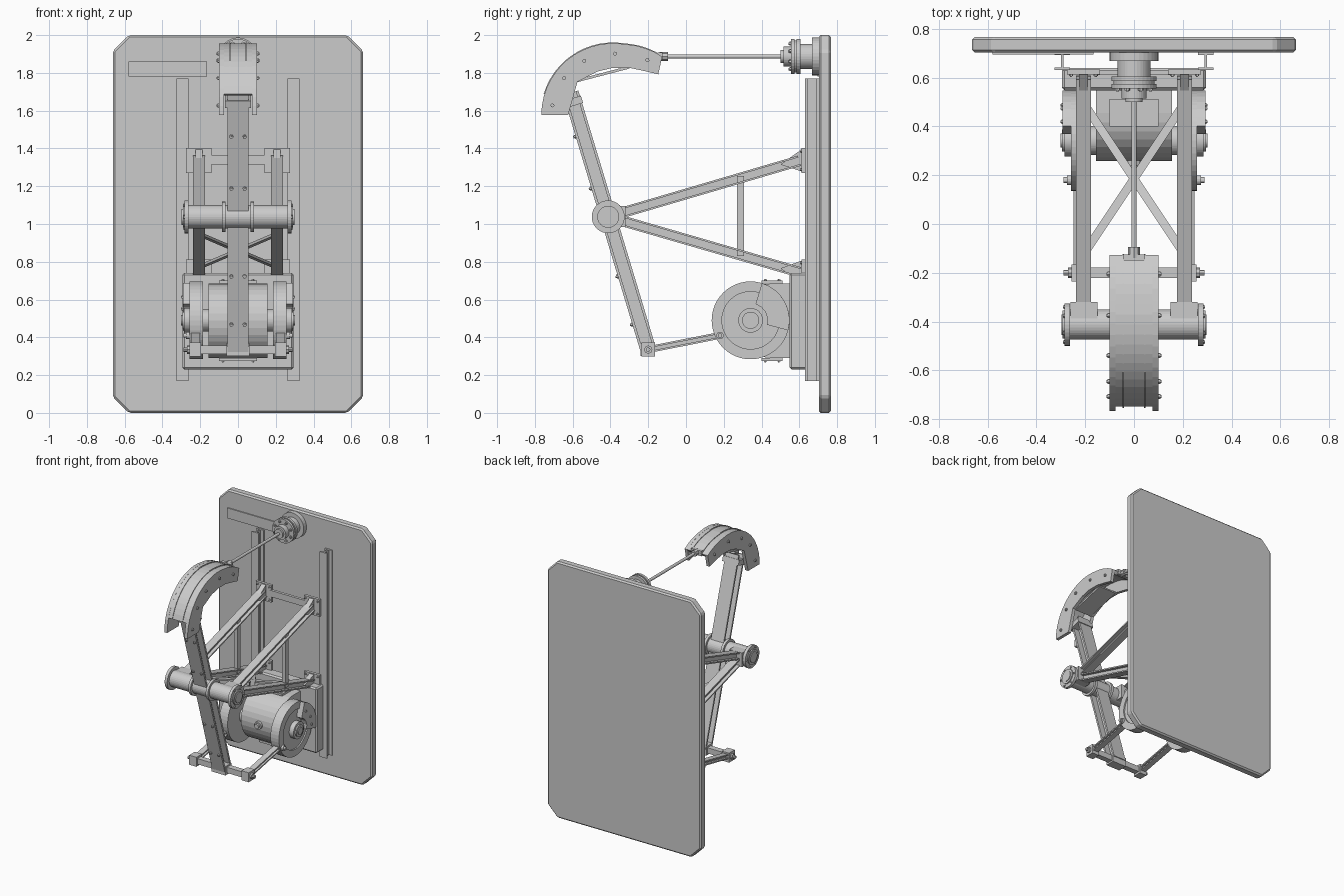
import bpy, bmesh, math
from mathutils import Vector as V

cube = bpy.data.objects.get("Cube")
if cube:
    bpy.data.objects.remove(cube, do_unlink=True)

steel = bpy.data.materials.new("plain_grey")
steel.use_nodes = True
grey = (0.6, 0.6, 0.6, 1)
steel.diffuse_color = grey
steel.node_tree.nodes["Principled BSDF"].inputs["Base Color"].default_value = grey

X, Y, Z = V((1, 0, 0)), V((0, 1, 0)), V((0, 0, 1))
parts = {}


def skin(name, rings):
    """Join successive vertex rings with quads and cap both ends."""
    if name not in parts:
        parts[name] = bmesh.new()
    bm = parts[name]
    loops = [[bm.verts.new(p) for p in ring] for ring in rings]
    n = len(loops[0])
    for a, b in zip(loops, loops[1:]):
        for i in range(n):
            j = (i + 1) % n
            bm.faces.new((a[i], a[j], b[j], b[i]))
    bm.faces.new(loops[0][::-1])
    bm.faces.new(loops[-1])


def extrude(name, outline, p0, p1, u=X):
    """Sweep a flat outline from p0 to p1; u is the outline's first axis."""
    p0, p1 = V(p0), V(p1)
    v = (p1 - p0).normalized().cross(u)
    skin(name, [[p + u * a + v * b for a, b in outline] for p in (p0, p1)])


def rect(w, h):
    return [(-w / 2, -h / 2), (w / 2, -h / 2), (w / 2, h / 2), (-w / 2, h / 2)]


def i_section(w, h, t):
    """I-beam outline with flanges at both ends of the height."""
    a, b, c = w / 2, h / 2, t / 2
    quarter = [(c, b - t), (a, b - t), (a, b)]
    right = [(x, -y) for x, y in quarter[::-1]] + quarter
    return right + [(-x, -y) for x, y in right]


def box(name, x, y, z):
    extrude(name, rect(x[1] - x[0], y[1] - y[0]),
            ((x[0] + x[1]) / 2, (y[0] + y[1]) / 2, z[0]),
            ((x[0] + x[1]) / 2, (y[0] + y[1]) / 2, z[1]))


def prism(name, yz, xa, xb):
    """Sweep a side outline between two x positions, given in any order."""
    skin(name, [[(x, y, z) for y, z in yz] for x in sorted((xa, xb))])


def lathe(name, origin, axis, profile, n=32):
    """Turn (distance, radius) pairs around an axis."""
    axis = V(axis).normalized()
    u = axis.orthogonal().normalized()
    w = axis.cross(u)
    turn = [2 * math.pi * i / n for i in range(n)]
    skin(name, [[V(origin) + axis * h + (u * math.cos(t) + w * math.sin(t)) * r
                 for t in turn] for h, r in profile])


def bolt(name, p, axis, r=0.011, h=0.008):
    lathe(name, p, axis, [(-0.008, r), (h, r), (h, r * 0.55), (h * 1.6, r * 0.55)], 6)


def polar(cy, cz, r, deg):
    t = math.radians(deg)
    return (cy + r * math.cos(t), cz + r * math.sin(t))


# Base slab with clipped corners, and a thin plate on it
W, C = 0.663, 0.085
corner = [(W, 1 - C), (W - C, 1)]
half = corner + [(-x, y) for x, y in corner[::-1]]
extrude("base_slab", half + [(-x, -y) for x, y in half], (0, 0.767, 1), (0, 0.703, 1))
box("name_plate", (-0.58, -0.165), (0.695, 0.705), (1.78, 1.86))

# Walking beam, its tip block and flange bolts
low, pivot = V((0, -0.2, 0.335)), V((0, -0.412, 1.038))
along = (pivot - low).normalized()
normal = V((0, -along.z, along.y))
top = low + along * 1.42
extrude("walking_beam", i_section(0.11, 0.084, 0.014), low, top)
extrude("beam_tip_block", rect(0.14, 0.094), top - along * 0.07, top - along * 0.03)
for z in (0.48, 0.735, 1.2, 1.475):
    for x in (-0.035, 0.035):
        p = low + along * ((z - low.z) / along.z)
        bolt("beam_bolts", p + X * x + normal * 0.042, normal)

# Curved head: two cheeks, a skin, raised ribs and an inner brace
hy, hz = -0.386, 1.577


def head_r(deg):
    return 0.38 + 0.024 * max(0, (80 - deg) / 30)


def arc(start, end, inset, n=18):
    return [polar(hy, hz, head_r(d) - inset, d)
            for d in (start + (end - start) * i / n for i in range(n + 1))]


inner = [polar(hy, hz, r, d) for d, r in
         ((42, 0.322), (55, 0.285), (70, 0.265), (90, 0.25), (110, 0.245), (137, 0.258), (180, 0.238))]
for s in (-1, 1):
    prism("head_cheeks", arc(180, 50, 0) + inner, s * 0.075, s * 0.1)
    prism("head_ribs", arc(163, 50, -0.004) + arc(50, 163, 0.01), s * 0.04, s * 0.048)
    for d in (171, 143, 118, 88, 58):
        y, z = polar(hy, hz, head_r(d) - 0.055, d)
        bolt("head_bolts", (s * 0.1, y, z), X * s)
prism("head_skin", arc(163, 50, 0.001) + arc(50, 163, 0.03), -0.08, 0.08)
extrude("head_brace", rect(0.15, 0.014), (0, -0.58, 1.757), (0, -0.3, 1.83))

# Rod from the head to the well fitting
rz = 1.887
lathe("polished_rod", (0, -0.16, rz), Y, [(0, 0.011), (0.68, 0.011)], 12)
lathe("rod_clamp", (0, -0.14, rz), Y, [(0, 0.024), (0.045, 0.024)], 8)
box("rod_hanger", (-0.045, 0.045), (-0.15, -0.125), (rz - 0.02, rz + 0.02))
lathe("well_fitting", (0, 0, rz), Y,
      [(0.5, 0.035), (0.515, 0.035), (0.515, 0.052), (0.555, 0.052), (0.555, 0.093), (0.574, 0.093),
       (0.574, 0.085), (0.586, 0.085), (0.586, 0.093), (0.605, 0.093), (0.605, 0.067),
       (0.668, 0.067), (0.668, 0.1), (0.705, 0.1)])
for i in range(8):
    x, z = polar(0, rz, 0.073, 45 * i + 22.5)
    bolt("well_bolts", (x, 0.555, z), -Y)

# Gearbox: backing box, round-fronted case and cover plates
gy, gz, gr = 0.455, 0.488, 0.197
box("gearbox_mount", (-0.295, 0.295), (0.548, 0.64), (0.23, 0.74))
case = [polar(gy, gz, gr, 90 + 11.25 * i) for i in range(17)]
prism("gearbox_case", case + [(0.56, gz - gr), (0.56, gz + gr)], -0.155, 0.155)
lathe("gearbox_plug", (0, 0.27, gz), -Y, [(0, 0.03), (0.03, 0.03), (0.03, 0.018), (0.045, 0.018)], 12)
for s in (-1, 1):
    z = gz + s * gr
    box("gearbox_covers", (-0.1, 0.1), (0.4, 0.512), sorted((z, z + s * 0.016)))
    for x in (-0.08, 0.08):
        for y in (0.42, 0.492):
            bolt("cover_bolts", (x, y, z + s * 0.014), Z * s, 0.008, 0.006)

# Everything mirrored left and right
wy, wz = 0.342, 0.49
pin = V((0, 0.18, 0.41))
for s in (-1, 1):
    out = X * s
    # Long slide rails
    extrude("slide_rails", i_section(0.062, 0.072, 0.011),
            (s * 0.294, 0.667, 0.17), (s * 0.294, 0.667, 1.77))
    # Crank wheels with weights
    lathe("crank_wheels", (0, wy, wz), out,
          [(0.13, 0.06), (0.185, 0.06), (0.185, 0.206), (0.258, 0.206), (0.258, 0.152), (0.248, 0.152),
           (0.248, 0.065), (0.285, 0.065), (0.285, 0.045), (0.295, 0.045), (0.295, 0.028), (0.302, 0.028)], 48)
    sector = [polar(wy, wz, 0.206, -15 + 11 * i) for i in range(9)]
    sector += [polar(wy, wz, 0.09, 73 - 22 * i) for i in range(5)]
    prism("counterweights", sector, s * 0.24, s * 0.292)
    for d in (58, 25, -2):
        bolt("weight_bolts", (s * 0.292, *polar(wy, wz, 0.145, d)), out, 0.009, 0.006)
    lathe("crank_pins", pin, out, [(0.19, 0.02), (0.275, 0.02), (0.275, 0.012), (0.288, 0.012)], 12)
    # Connecting rods and their lower joints
    extrude("connecting_rods", i_section(0.045, 0.036, 0.01), low + out * 0.225, pin + out * 0.225)
    box("rod_joints", sorted((s * 0.195, s * 0.257)), (-0.235, -0.165), (0.298, 0.372))
    lathe("joint_bolts", low, out, [(0.25, 0.022), (0.27, 0.022), (0.27, 0.012), (0.288, 0.012)], 8)
    # Pivot shaft housing
    lathe("pivot_housing", pivot, out,
          [(0, 0.062), (0.065, 0.062), (0.065, 0.08), (0.085, 0.08), (0.085, 0.062), (0.262, 0.062),
           (0.262, 0.087), (0.284, 0.087), (0.284, 0.058), (0.292, 0.058), (0.292, 0.042), (0.298, 0.042)])
    for i in range(6):
        bolt("pivot_bolts", (s * 0.282, *polar(pivot.y, pivot.z, 0.072, 60 * i)), out, 0.009, 0.006)
    box("pivot_clamps", sorted((s * 0.15, s * 0.26)), (-0.425, -0.32), (0.985, 1.095))
    # Support legs, brackets and struts
    for k, end_z in ((1, 1.335), (-1, 0.745)):
        end = V((s * 0.207, 0.6, end_z))
        extrude("support_legs", i_section(0.062, 0.056, 0.01), pivot + out * 0.207, end)
        box("leg_brackets", sorted((s * 0.14, s * 0.275)), (0.612, 0.634), (end_z - 0.065, end_z + 0.068))
        gusset = [(0.5, end_z - k * 0.02), (0.615, end_z + 0.062), (0.615, end_z - 0.058)]
        prism("leg_gussets", gusset, s * 0.188, s * 0.226)
        for x in (0.157, 0.258):
            for dz in (-0.047, 0.05):
                bolt("bracket_bolts", (s * x, 0.612, end_z + dz), -Y, 0.009, 0.006)
    box("leg_struts", sorted((s * 0.192, s * 0.222)), (0.27, 0.307), (0.83, 1.255))
    # Diagonal brace between the lower legs
    a, b = V((s * 0.19, 0.47, 0.778)), V((-s * 0.19, -0.1, 0.94))
    flat = (b - a).cross(Z).normalized()
    extrude("diagonal_braces", rect(0.034, 0.014), a, b, flat)

# Cross members
box("upper_tie", (-0.15, 0.15), (0.61, 0.632), (1.315, 1.365))
extrude("equalizer_bar", rect(0.044, 0.044), low - X * 0.25, low + X * 0.25, Y)
box("equalizer_saddle", (-0.06, 0.06), (-0.24, -0.165), (0.3, 0.37))

# Turn the collected geometry into named objects
for name, bm in parts.items():
    bmesh.ops.recalc_face_normals(bm, faces=bm.faces)
    mesh = bpy.data.meshes.new(name)
    bm.to_mesh(mesh)
    bm.free()
    mesh.materials.append(steel)
    obj = bpy.data.objects.new(name, mesh)
    bpy.context.collection.objects.link(obj)
    if name in ("base_slab", "gearbox_mount"):
        bevel = obj.modifiers.new("soft_edge", "BEVEL")
        bevel.width = 0.011
        bevel.segments = 1
